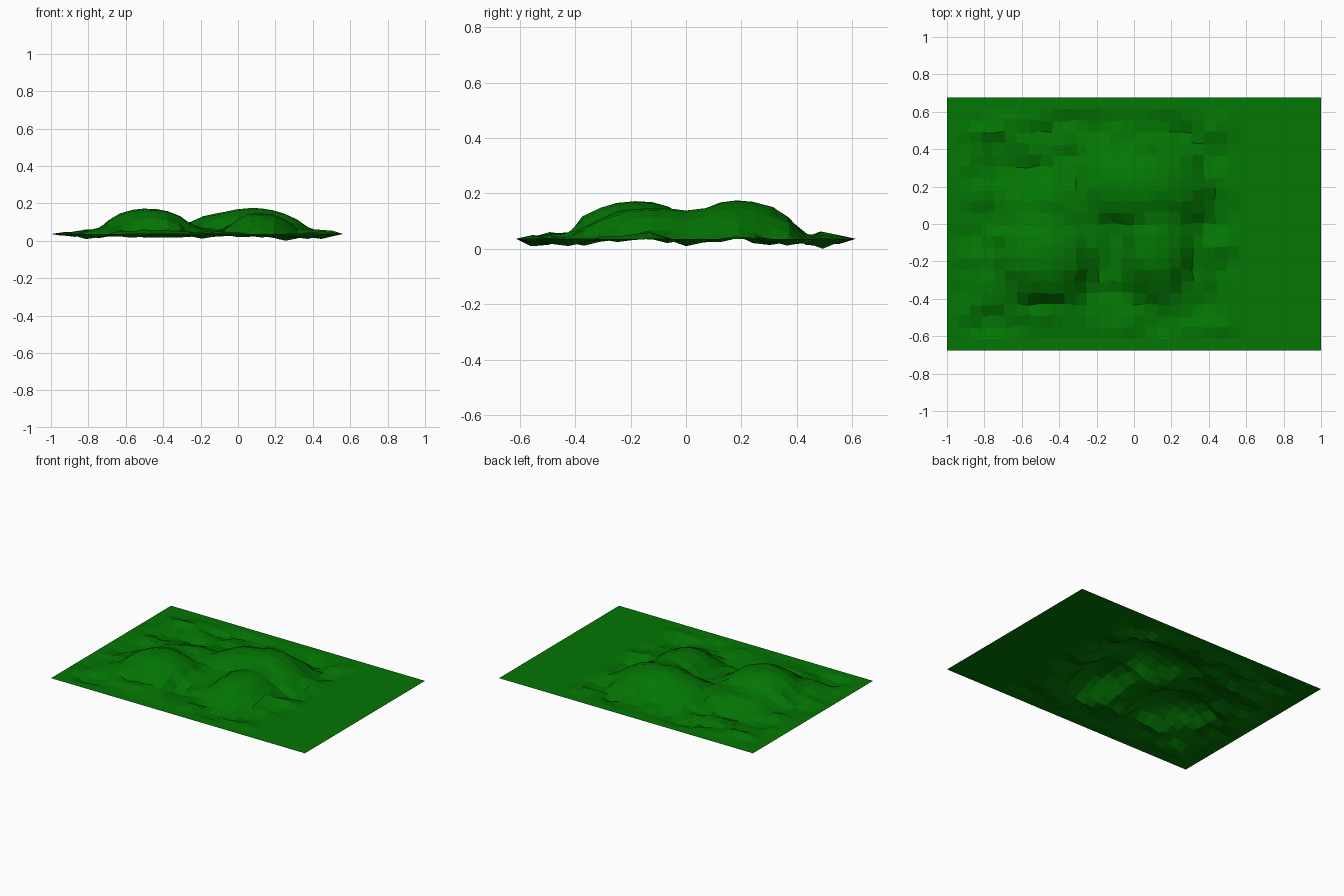
import bpy, bmesh, math, random
from mathutils import Vector, noise

if "Cube" in bpy.data.objects:
    bpy.data.objects.remove(bpy.data.objects["Cube"])

random.seed(7)
NX, NY = 32, 22            # cells along each side of the sheet
HX, HY = 1.0, 0.675        # half sizes
BASE = 0.036               # level of the flat ground

# Hills: centre x, centre y, radius x, radius y, height, steepness
HILLS = [
    (-0.48, -0.19, 0.28, 0.26, 0.135, 2.6),   # south-west hill
    (0.09, 0.19, 0.32, 0.26, 0.138, 2.3),     # main hill
    (0.12, -0.12, 0.21, 0.29, 0.112, 2.6),    # southern spur
    (-0.07, 0.20, 0.26, 0.24, 0.110, 2.4),    # western shoulder
    (-0.46, 0.06, 0.30, 0.24, 0.060, 2.0),    # saddle between the hills
]
SOFT = 0.010               # blend width where hills meet


def hill_height(x, y):
    """Softly blended height of the hills at a point."""
    total = 1.0
    for cx, cy, rx, ry, h, p in HILLS:
        t = (((x - cx) / rx) ** 2 + ((y - cy) / ry) ** 2) ** 0.5
        total += math.exp(h * (1 - t ** p) / SOFT)
    value = SOFT * math.log(total)
    return value if value > 0.002 else 0.0


def rough_height(x, y):
    """Small ridges and dips around the hills."""
    n = noise.noise(Vector((x * 5.5 + 3.1, y * 9.0 + 1.7, 0.4)))
    return max(-0.036, min(0.034, 0.046 * n + random.uniform(-0.006, 0.006)))


# Ground sheet with hills
bm = bmesh.new()
bmesh.ops.create_grid(bm, x_segments=NX, y_segments=NY, size=1)
for v in bm.verts:
    x, y = v.co.x * HX, v.co.y * HY
    z = BASE
    if -0.95 < x < 0.51 and abs(y) < 0.57:     # only the rough part is shaped
        hill = hill_height(x, y)
        fade = max(0.15, 1 - hill / 0.09)
        edge = min(1, (x + 1.0) / 0.2, (0.58 - x) / 0.14, (0.67 - abs(y)) / 0.15)
        z += hill + rough_height(x, y) * fade * edge
        x += random.uniform(-0.008, 0.008)
        y += random.uniform(-0.008, 0.008)
    v.co = (x, y, max(0.0, z))

# The deepest dip touches the floor
low = min(bm.verts, key=lambda v: v.co.z)
low.co.z = 0.0

bmesh.ops.recalc_face_normals(bm, faces=bm.faces[:])
if sum(f.normal.z for f in bm.faces) < 0:
    bmesh.ops.reverse_faces(bm, faces=bm.faces[:])

mesh = bpy.data.meshes.new("hilly_ground")
bm.to_mesh(mesh)
bm.free()

grass = bpy.data.materials.new("grass_green")
grass.diffuse_color = (0.001, 0.18, 0.001, 1)
grass.use_nodes = True
grass.node_tree.nodes["Principled BSDF"].inputs["Base Color"].default_value = grass.diffuse_color
mesh.materials.append(grass)

ground = bpy.data.objects.new("hilly_ground", mesh)
bpy.context.collection.objects.link(ground)
